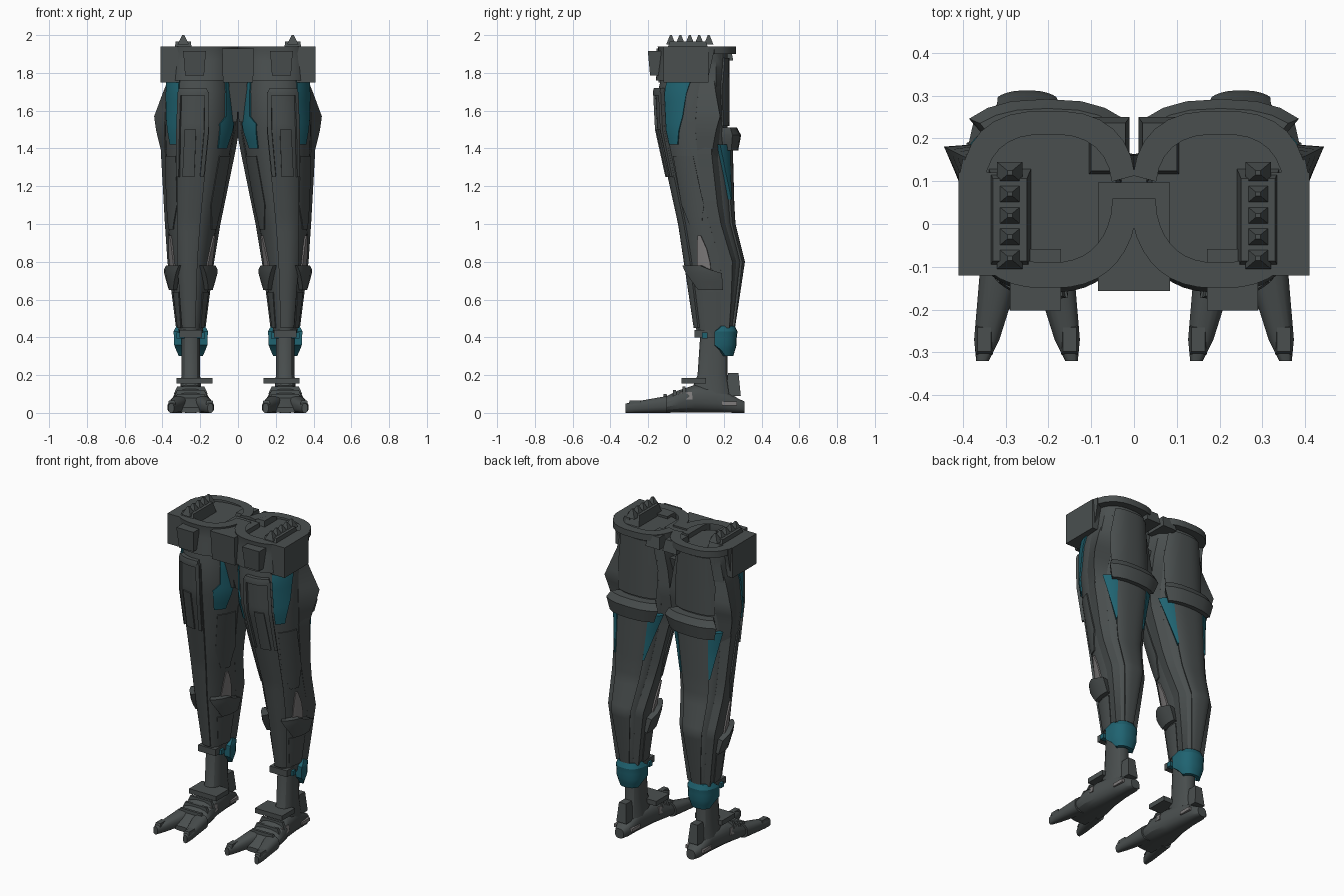
import bpy, bmesh
from math import sin, cos, pi, radians, copysign
from mathutils import Vector

cube = bpy.data.objects.get("Cube")
if cube:
    bpy.data.objects.remove(cube, do_unlink=True)


def material(name, *rgb):
    mat = bpy.data.materials.new(name)
    mat.use_nodes = True
    mat.diffuse_color = (*rgb, 1)
    shader = mat.node_tree.nodes["Principled BSDF"]
    shader.inputs["Base Color"].default_value = (*rgb, 1)
    return mat


DARK = material("charcoal grey", .068, .078, .078)
TEAL = material("deep teal", .014, .125, .165)
PALE = material("pale grey", .21, .2, .2)
FOOT_X = .25
TAPER = .25
parts = []


def finish(name, bm, mat):
    """Turn a bmesh into an object mirrored to the other leg."""
    bmesh.ops.recalc_face_normals(bm, faces=bm.faces)
    mesh = bpy.data.meshes.new(name)
    bm.to_mesh(mesh)
    bm.free()
    mesh.materials.append(mat)
    part = bpy.data.objects.new(name, mesh)
    bpy.context.collection.objects.link(part)
    part.modifiers.new("other_leg", 'MIRROR')
    parts.append(part)


def mix(start, end, factor):
    return [a + (b - a) * factor for a, b in zip(start, end)]


def outline(section, angle, taper, offset=0):
    """Point on a rounded section (level, u0, u1, v0, v1), narrowed at its low-v side."""
    level, u0, u1, v0, v1 = section
    c, s = cos(radians(angle)), sin(radians(angle))
    u = copysign(abs(c) ** .77, c) * (1 - taper * max(0, -s))
    v = copysign(abs(s) ** .77, s)
    return Vector(((u0 + u1) / 2 + u * ((u1 - u0) / 2 + offset),
                   (v0 + v1) / 2 + v * ((v1 - v0) / 2 + offset), level))


def skin(bm, rows, closed):
    """Bridge neighbouring rows of points with quads."""
    grid = [[bm.verts.new(point) for point in row] for row in rows]
    for low, high in zip(grid, grid[1:]):
        for k in range(0 if closed else 1, len(low)):
            bm.faces.new((low[k - 1], low[k], high[k], high[k - 1]))
    return grid


def loft(name, sections, mat=DARK, taper=0, sides=16, lengthwise=False):
    """Capped body through a row of sections, upright or along y."""
    rows = [[outline(section, 360 * (k + .5) / sides, taper) for k in range(sides)]
            for section in sections]
    if lengthwise:
        rows = [[point.xzy for point in row] for row in rows]
    bm = bmesh.new()
    grid = skin(bm, rows, True)
    bm.faces.new(grid[0])
    bm.faces.new(grid[-1])
    finish(name, bm, mat)


def leg_section(z):
    """Leg section at any height, continued straight past both ends."""
    for upper, lower in zip(LEG, LEG[1:]):
        if upper[0] >= z >= lower[0]:
            return mix(upper, lower, (upper[0] - z) / (upper[0] - lower[0]))
    return [z, *(LEG[0] if z > LEG[0][0] else LEG[-1])[1:]]


def plate(name, offset, *rows, mat=DARK, taper=TAPER, crest=False, cols=12):
    """Plate hugging the leg; rows are (z, start angle, end angle[, own offset])."""
    rows = [(*row, offset)[:4] for row in rows]
    fine = []
    for upper, lower in zip(rows, rows[1:]):
        steps = max(2, int((upper[0] - lower[0]) * 30))
        fine += [mix(upper, lower, i / steps) for i in range(steps)]
    fine = [fine[0], *fine, rows[-1], rows[-1]]
    points = []
    for i, (z, start, end, height) in enumerate(fine):
        line = []
        for k in range(-1, cols + 2):
            across = min(max(k / cols, 0), 1)
            rim = i in (0, len(fine) - 1) or k in (-1, cols + 1)
            rise = height * sin(pi * across) if crest else height
            line.append(outline(leg_section(z), start + (end - start) * across,
                                taper, -.01 if rim else rise))
        points.append(line)
    bm = bmesh.new()
    skin(bm, points, False)
    finish(name, bm, mat)


def side_plates(name, offset, *rows, **options):
    """Matching plates on the outer and inner side of a leg."""
    plate("outer_" + name, offset, *rows, **options)
    flipped = [(z, 180 - end, 180 - start, *own) for z, start, end, *own in rows]
    plate("inner_" + name, offset, *flipped, **options)


def block(name, centre, size, tip=1, mat=DARK):
    """Box whose top is scaled by tip."""
    bm = bmesh.new()
    for vert in bmesh.ops.create_cube(bm, size=1)["verts"]:
        if vert.co.z > 0:
            vert.co.xy *= tip
        vert.co = Vector(centre) + vert.co * Vector(size)
    finish(name, bm, mat)


def foot_part(name, spine, splay=0):
    """Lengthwise body on the sole; spine rows are (y, half width, height)."""
    sections = []
    for y, half, height in spine:
        x = FOOT_X + splay * (.04 - y / 5)
        sections.append((y, x - half, x + half, 0, height))
    loft(name, sections, lengthwise=True)


# Main leg shell, hip to ankle
LEG = [(1.9, .04, .36, -.1, .22), (1.7, .02, .38, -.15, .22), (1.5, .015, .39, -.14, .22),
       (1, .11, .37, -.03, .25), (.8, .14, .36, 0, .3), (.4, .19, .31, .06, .24)]
loft("leg_shell", LEG, taper=TAPER, sides=28)

# Long front panel with a raised frame on the thigh
plate("front_panel", .012, (1.7, 257, 311), (.45, 252, 312))
plate("frame_top", .025, (1.72, 262, 308), (1.68, 258, 311))
for label, angle in (("inner", 258), ("outer", 304)):
    plate(label + "_frame_rail", .025, (1.7, angle, angle + 7), (1.25, angle, angle + 7))
plate("frame_insert", .02, (1.5, 274, 294), (1.25, 272, 296))

# Angular ridges running down the back edges
side_plates("ridge", .025, (1.9, 15, 50, 0), (1.57, 10, 46, .04), (1.38, 0, 34, .03),
            (1.1, 0, 36), (.8, 8, 46), (.45, 15, 55), crest=True, cols=2)
plate("thigh_fin", .08, (1.8, 8, 48, 0), (1.57, 2, 52), (1.35, 0, 34, .02),
      crest=True, cols=2)

# Thigh, knee, calf and shin plates
plate("outer_thigh_inlay", .008, (1.77, -46, -2), (1.57, -46, -12), (1.42, -46, -26), mat=TEAL)
plate("inner_thigh_inlay", .008, (1.77, 182, 214), (1.57, 188, 216), (1.53, 192, 232),
      (1.4, 205, 230), mat=TEAL)
side_plates("knee_plate", .006, (1.36, -42, -4), (1.1, -46, 0), (.97, -30, -8))
side_plates("calf_side", .006, (.64, -40, 10), (.45, -35, 10))
side_plates("shin_window", .009, (.94, -18, -12), (.87, -24, -6), (.76, -32, -4), mat=PALE)
side_plates("shin_guard", .04, (.78, -62, -18), (.74, -52, 8), (.65, -28, 12, .025), cols=6)
side_plates("calf_inlay", .02, (1.42, 34, 64, .028), (1.28, 44, 62), (1.13, 56, 60), mat=TEAL)
plate("calf_plate", .012, (1.4, 62, 118, .022), (1.1, 58, 122), (.8, 62, 118), (.46, 72, 108))
plate("hamstring_plate", .01, (1.88, 55, 125), (1.7, 48, 132), (1.52, 52, 128))
plate("knee_strap", .07, (1.51, 54, 126, .05), (1.47, 50, 130), (1.39, 52, 128, .05), cols=6)

# Hip guard, collar, pouch and centre block
plate("hip_guard", .05, (1.94, -180, 20), (1.76, -180, 15, .025), taper=.1, cols=20)
block("hip_side_plate", (.36, 0, 1.845), (.1, .24, .19))
plate("back_collar", .045, (1.94, 20, 170), (1.9, 20, 170))
block("inner_collar", (.06, .18, 1.9), (.1, .14, .07), tip=.8)
block("hip_pouch", (.23, -.13, 1.85), (.1, .12, .13), tip=1.2)
block("centre_block", (.04, -.03, 1.84), (.08, .23, .18), tip=1.1)
block("crotch_wedge", (.02, .02, 1.65), (.03, .1, .22), tip=2)
block("hip_crest", (.29, .01, 1.93), (.1, .24, .07), tip=.8)
for i in range(5):
    block(f"hip_spike_{i + 1}", (.29, i / 20 - .08, 1.975), (.06, .05, .05), tip=.2)

# Ankle and its wrapped pad
loft("ankle", [(.5, .2, .3, .08, .22), (.2, .2, .3, .06, .22), (.1, .19, .31, .02, .24)])
plate("ankle_pad", .028, (.46, 15, 165, .01), (.43, 0, 180), (.36, 0, 180),
      (.3, 30, 150, .01), mat=TEAL)
block("ankle_bolts", (FOOT_X, .1, .41), (.15, .03, .03), mat=TEAL)
block("shin_cuff", (FOOT_X, .09, .42), (.12, .09, .04))

# Foot with two splayed toes
foot_part("foot", [(-.2, .06, .03), (-.12, .1, .08), (-.04, .1, .12), (.05, .08, .15),
                   (.18, .06, .14), (.27, .05, .08), (.31, .03, .06)])
for label, splay in (("outer", 1), ("inner", -1)):
    foot_part(label + "_toe", [(-.32, .015, .05), (-.27, .03, .06), (-.1, .05, .09)], splay)
    block(label + "_toe_cap", (FOOT_X + splay * .1, -.27, .055), (.04, .07, .02), tip=.8)

# Foot straps, inserts and heel guard
block("instep_strap", (.23, .04, .17), (.19, .13, .03))
for i in range(3):
    block(f"instep_rib_{i + 1}", (FOOT_X, i / 20 - .11, .08 + i / 50), (.18, .02, .04), tip=.8)
block("instep_inserts", (FOOT_X, 0, .09), (.18, .07, .04), tip=.9, mat=PALE)
block("heel_inserts", (FOOT_X, .23, .05), (.13, .08, .02), mat=PALE)
block("heel_fin", (FOOT_X, .25, .15), (.07, .08, .12), tip=.7)

# Smooth shading with crisp edges
bpy.ops.object.select_all(action='DESELECT')
for part in parts:
    part.select_set(True)
bpy.context.view_layer.objects.active = parts[0]
bpy.ops.object.shade_smooth_by_angle(angle=radians(28))
